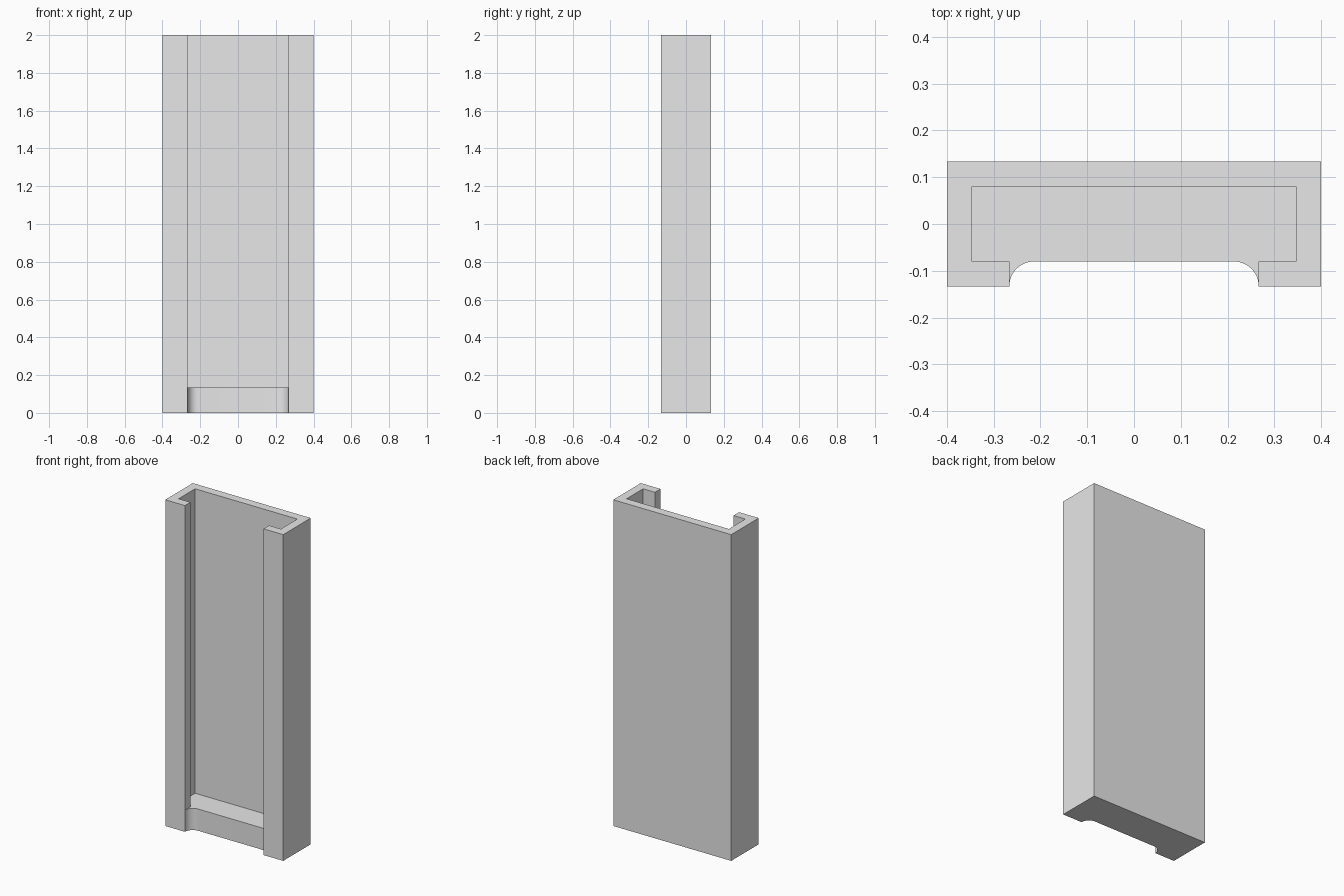
import bpy
import bmesh
import math

cube = bpy.data.objects.get("Cube")
if cube:
    bpy.data.objects.remove(cube, do_unlink=True)

HALF_W, HALF_D, HEIGHT = 0.4, 0.1333, 2.0
WALL = 0.0533               # wall, lip and fillet size
SLOT = 0.2667               # half width of the front opening
FLOOR = 0.1333              # top of the solid foot
INNER_X, INNER_Y = HALF_W - WALL, HALF_D - WALL
OUTSIDE = -HALF_D - 0.1     # cutters reach past the front

grey = bpy.data.materials.new("light_grey")
grey.use_nodes = True
grey.diffuse_color = (0.8, 0.8, 0.8, 1)
grey.node_tree.nodes["Principled BSDF"].inputs["Base Color"].default_value = (0.8, 0.8, 0.8, 1)


def prism(name, right_half, z0, z1):
    """Mirror a half outline across x and extrude it upwards."""
    outline = right_half + [(-x, y) for x, y in reversed(right_half)]
    bm = bmesh.new()
    face = bm.faces.new([bm.verts.new((x, y, z0)) for x, y in outline])
    top = bmesh.ops.extrude_face_region(bm, geom=[face])["geom"]
    bmesh.ops.translate(bm, vec=(0, 0, z1 - z0),
                        verts=[v for v in top if isinstance(v, bmesh.types.BMVert)])
    bmesh.ops.recalc_face_normals(bm, faces=bm.faces)
    mesh = bpy.data.meshes.new(name)
    bm.to_mesh(mesh)
    bm.free()
    mesh.materials.append(grey)
    obj = bpy.data.objects.new(name, mesh)
    bpy.context.collection.objects.link(obj)
    return obj


# Solid block that becomes the channel
channel = prism("channel_housing", [(HALF_W, -HALF_D), (HALF_W, HALF_D)], 0, HEIGHT)

# T-shaped cavity with its opening between the front lips
cavity = prism("cavity_cutter", [(SLOT, OUTSIDE), (SLOT, -INNER_Y),
                                 (INNER_X, -INNER_Y), (INNER_X, INNER_Y)],
               FLOOR, HEIGHT + 0.1)

# Shallow recess with rounded inner corners across the foot
arc = [(SLOT - WALL + WALL * math.cos(a), -HALF_D + WALL * math.sin(a))
       for a in (math.pi / 2 * i / 12 for i in range(13))]
recess = prism("foot_recess_cutter", [(SLOT, OUTSIDE)] + arc, -0.1, FLOOR)

bpy.ops.object.select_all(action="DESELECT")
bpy.context.view_layer.objects.active = channel
channel.select_set(True)
for cutter in (cavity, recess):
    cutter.hide_render = True
    mod = channel.modifiers.new(cutter.name, "BOOLEAN")
    mod.operation = "DIFFERENCE"
    mod.solver = "EXACT"
    mod.object = cutter
    bpy.ops.object.modifier_apply(modifier=mod.name)
    bpy.data.objects.remove(cutter, do_unlink=True)

bpy.ops.object.shade_smooth_by_angle(angle=math.radians(30))
